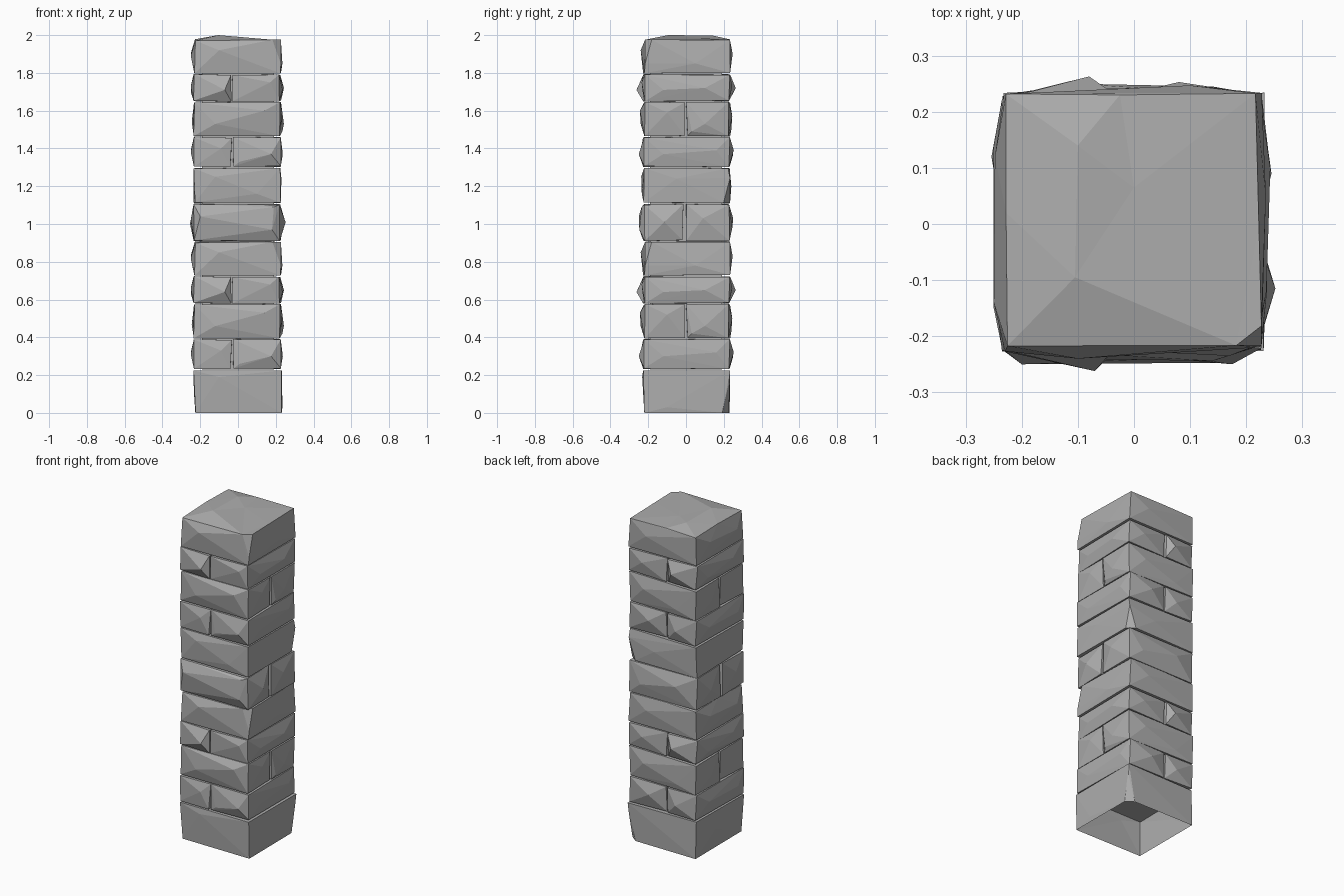
import bpy, bmesh, random
from itertools import product

default_cube = bpy.data.objects.get("Cube")
if default_cube:
    bpy.data.objects.remove(default_cube, do_unlink=True)

stone = bpy.data.materials.new("grey_stone")
stone.use_nodes = True
colour = (0.42, 0.42, 0.42, 1)
stone.diffuse_color = colour
stone.node_tree.nodes["Principled BSDF"].inputs["Base Color"].default_value = colour

# Usual extents of a full course
LEFT, RIGHT, FRONT, BACK = -0.23, 0.222, -0.222, 0.228
SPLIT = -0.033


def make_object(name, bm):
    bmesh.ops.recalc_face_normals(bm, faces=bm.faces)
    mesh = bpy.data.meshes.new(name)
    bm.to_mesh(mesh)
    bm.free()
    mesh.materials.append(stone)
    obj = bpy.data.objects.new(name, mesh)
    bpy.context.collection.objects.link(obj)
    return obj


def stone_block(name, xs, ys, zs, peaks=(), lift=0, chipped=None, top=(), hollow=False):
    """Rough hewn block: jittered box corners wrapped together with chisel peaks."""
    bm = bmesh.new()
    wobble = random.uniform
    points = []
    for signs in product((0, 1), repeat=3):
        x = xs[signs[0]] + wobble(-0.006, 0.006)
        y = ys[signs[1]] + wobble(-0.006, 0.006)
        inward = 0 if hollow else wobble(0.001, 0.007)
        z = zs[signs[2]] + (-inward if signs[2] else inward)
        if signs == chipped:
            # Replace the corner by a long triangular chip
            dx, dy = (-1 if s else 1 for s in signs[:2])
            points += [(x + dx * 0.045, y, z), (x, y + dy * 0.035, z)]
            z += (zs[1 - signs[2]] - z) * 0.7
        points.append((x, y, z))
    points += list(peaks)

    # Top points sit on a dome while wrapping, then drop to their true height
    true_height = {}
    for p in points + list(top):
        vert = bm.verts.new(p)
        if top and p[2] > zs[1] - 0.02:
            true_height[vert] = p[2]
            vert.co.z = zs[1] + 0.5 - p[0] ** 2 - p[1] ** 2
    bmesh.ops.convex_hull(bm, input=bm.verts[:])
    for vert, height in true_height.items():
        if vert.is_valid:
            vert.co.z = height
    loose = [v for v in bm.verts if not v.link_faces]
    bmesh.ops.delete(bm, geom=loose, context='VERTS')
    if hollow:
        under = [f for f in bm.faces if all(v.co.z < 0.001 for v in f.verts)]
        bmesh.ops.delete(bm, geom=under, context='FACES_ONLY')
    bmesh.ops.translate(bm, verts=bm.verts[:], vec=(0, 0, lift))
    return make_object(name, bm)


def repeated_courses(label, lift):
    """Four courses: halves, front and back, halves, chipped full block."""
    random.seed(4)
    full_x, full_y = (LEFT, RIGHT), (FRONT, BACK)
    left_x, right_x = (LEFT, SPLIT - 0.004), (SPLIT + 0.004, RIGHT)

    # Lower pair, side by side
    z = (0.23, 0.392)
    stone_block(label + "_lower_left_block", left_x, full_y, z,
                [(-0.25, -0.15, 0.31), (-0.25, 0.13, 0.32), (-0.09, -0.238, 0.33),
                 (-0.1, 0.25, 0.3)], lift)
    stone_block(label + "_lower_right_block", right_x, full_y, z,
                [(0.175, -0.25, 0.3), (0.01, -0.235, 0.26), (0.237, -0.12, 0.3),
                 (0.235, 0.16, 0.32), (0.08, 0.253, 0.32)], lift)

    # Pair set front and back
    z = (0.392, 0.577)
    stone_block(label + "_front_block", full_x, (FRONT, -0.003), z,
                [(-0.238, -0.12, 0.5), (0.235, -0.1, 0.52), (-0.12, -0.24, 0.46),
                 (0.14, -0.244, 0.53)], lift)
    stone_block(label + "_back_block", full_x, (0.003, BACK), z,
                [(-0.245, 0.1, 0.47), (0.243, 0.1, 0.46), (0.235, 0.03, 0.42),
                 (0.12, 0.245, 0.5), (-0.1, 0.24, 0.43)], lift)

    # Upper pair, side by side
    z = (0.577, 0.725)
    stone_block(label + "_upper_left_block", left_x, full_y, z,
                [(-0.07, -0.262, 0.64), (-0.25, -0.1, 0.66), (-0.25, 0.14, 0.63),
                 (-0.08, 0.263, 0.65)], lift)
    stone_block(label + "_upper_right_block", right_x, full_y, z,
                [(0.17, -0.235, 0.68), (0.243, 0.1, 0.65), (0.236, -0.12, 0.64),
                 (0.13, 0.245, 0.66)], lift)

    # Full block with an uneven top
    z = (0.725, 0.907)
    stone_block(label + "_top_block", full_x, full_y, z,
                [(-0.25, -0.14, 0.82), (-0.248, 0.12, 0.84), (-0.1, -0.24, 0.85),
                 (0.235, 0.05, 0.78), (0.1, 0.247, 0.83)], lift, chipped=(1, 0, 1),
                top=[(-0.1, 0.14, 0.928), (0, 0.065, 0.914), (-0.105, -0.095, 0.93),
                     (-0.228, 0.02, 0.908), (-0.025, 0.23, 0.908), (0.22, -0.02, 0.905)])


# Hollow foot, open underneath
random.seed(2)
stone_block("base_block", (LEFT, 0.23), (FRONT, BACK), (0, 0.225),
            [(-0.1, -0.232, 0.19), (-0.234, 0.05, 0.12), (0.235, -0.1, 0.03)],
            chipped=(1, 1, 0), hollow=True)

# Lower and upper runs share the same cut stones
repeated_courses("lower", 0)
repeated_courses("upper", 1.07)

# Middle course, set front and back
random.seed(7)
middle = (0.908, 1.108)
stone_block("middle_front_block", (LEFT, RIGHT), (FRONT, -0.018), middle,
            [(-0.25, -0.13, 1.02), (0.252, -0.115, 1.01), (-0.2, -0.25, 1.04),
             (0.18, -0.247, 0.97), (0.19, -0.235, 1.09)])
stone_block("middle_back_block", (LEFT, RIGHT), (0.002, BACK), middle,
            [(-0.254, 0.12, 1.0), (0.245, 0.09, 1.03), (-0.1, 0.25, 1.03),
             (0.14, 0.245, 0.98)])

# Full course above the middle
stone_block("middle_top_block", (LEFT, RIGHT), (FRONT, BACK), (1.108, 1.3),
            [(-0.236, 0.05, 1.2), (-0.12, -0.237, 1.25), (0.1, -0.234, 1.16),
             (0.23, -0.05, 1.24), (0.05, 0.24, 1.2)], chipped=(1, 1, 0))

# Mortar core closing the joints
bm = bmesh.new()
bmesh.ops.create_cube(bm, size=1)
for v in bm.verts:
    v.co.x *= 0.38
    v.co.y *= 0.38
    v.co.z = 0.23 if v.co.z < 0 else 1.85
make_object("mortar_core", bm)
